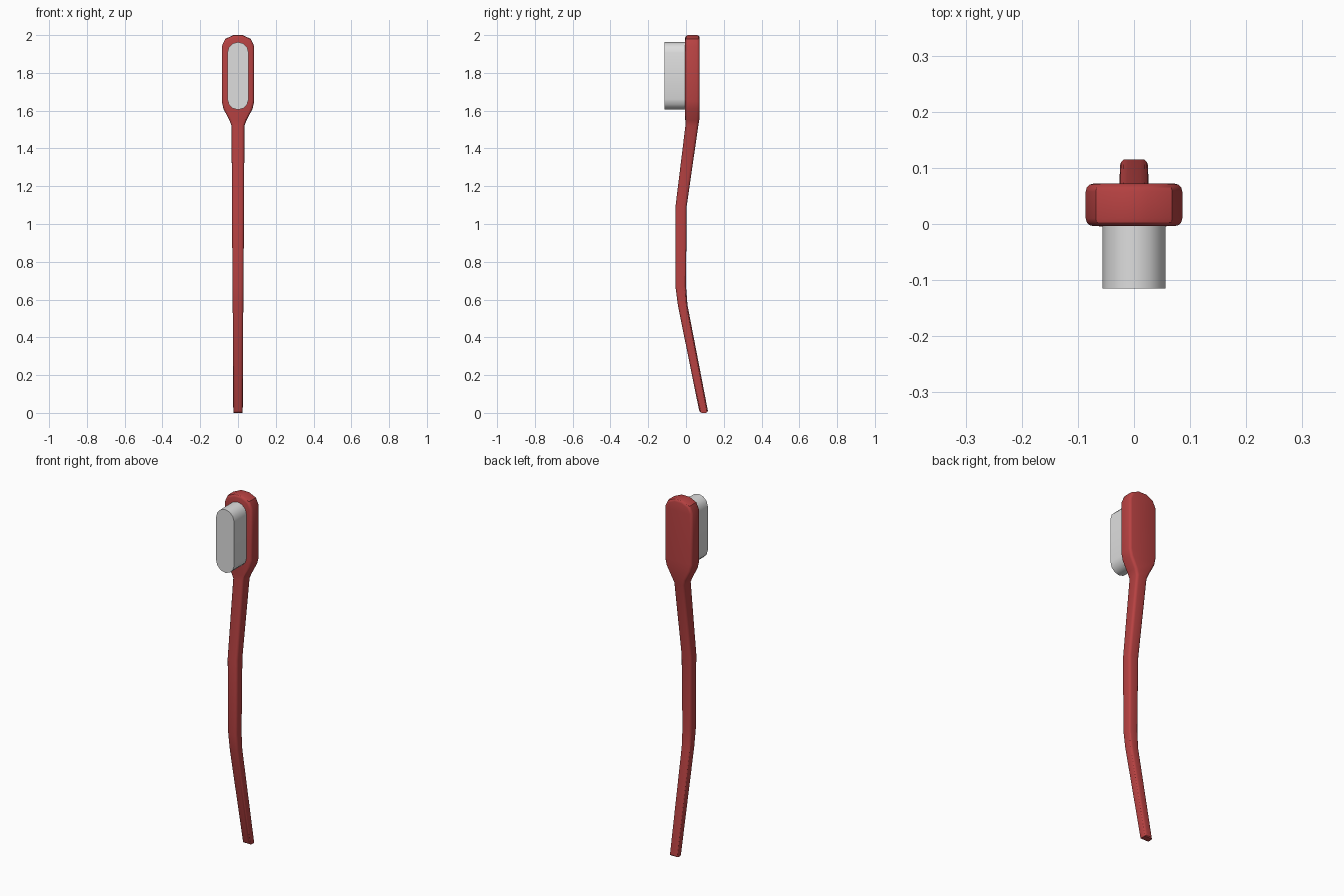
import bpy, bmesh
from math import cos, sin, pi

cube = bpy.data.objects.get("Cube")
if cube:
    bpy.data.objects.remove(cube, do_unlink=True)


def make_material(name, color):
    mat = bpy.data.materials.new(name)
    mat.use_nodes = True
    mat.diffuse_color = (*color, 1)
    mat.node_tree.nodes["Principled BSDF"].inputs["Base Color"].default_value = (*color, 1)
    return mat


def add_object(name, bm, mat, smooth_angle):
    bmesh.ops.recalc_face_normals(bm, faces=bm.faces)
    mesh = bpy.data.meshes.new(name)
    bm.to_mesh(mesh)
    bm.free()
    mesh.materials.append(mat)
    obj = bpy.data.objects.new(name, mesh)
    bpy.context.collection.objects.link(obj)
    bpy.ops.object.select_all(action='DESELECT')
    obj.select_set(True)
    bpy.context.view_layer.objects.active = obj
    bpy.ops.object.shade_smooth_by_angle(angle=smooth_angle)
    return obj


red = make_material("red plastic", (0.48, 0.055, 0.055))
white = make_material("pale bristle", (0.73, 0.73, 0.73))

# Handle and head: one bent bar, stations are (z, front y, back y, half width)
stations = [
    (0.0, 0.072, 0.118, 0.025),
    (0.57, -0.043, 0.008, 0.028),
    (0.67, -0.056, 0.0, 0.029),
    (1.09, -0.056, 0.003, 0.032),
    (1.52, -0.003, 0.065, 0.034),
    (1.55, -0.004, 0.07, 0.046),
    (1.61, -0.004, 0.072, 0.077),
    (1.65, -0.004, 0.072, 0.086),
    (1.94, -0.004, 0.072, 0.086),
    (1.98, -0.004, 0.072, 0.068),
    (2.0, -0.004, 0.072, 0.024),
]
bm = bmesh.new()
rings = []
for z, front, back, w in stations:
    corners = [(-w, front), (w, front), (w, back), (-w, back)]
    rings.append([bm.verts.new((x, y, z)) for x, y in corners])
for low, high in zip(rings, rings[1:]):
    for i in range(4):
        j = (i + 1) % 4
        bm.faces.new((low[i], low[j], high[j], high[i]))
bm.faces.new(rings[0])
bm.faces.new(rings[-1])

# Round only the rim around the front and back surfaces
long_edges = [bm.edges.get((a[i], b[i])) for a, b in zip(rings, rings[1:]) for i in range(4)]
end_edges = [bm.edges.get((r[i], r[i + 1])) for r in (rings[0], rings[-1]) for i in (0, 2)]
bmesh.ops.bevel(bm, geom=long_edges + end_edges, offset=0.014, segments=3,
                profile=0.5, affect='EDGES', clamp_overlap=True)
add_object("handle_and_head", bm, red, pi / 6)

# Bristle block: rounded slot outline pulled forward from the head
radius, low_z, high_z = 0.056, 1.661, 1.907
outline = []
for centre, start in ((high_z, 0), (low_z, pi)):
    for k in range(7):
        a = start + k * pi / 6
        outline.append((radius * cos(a), centre + radius * sin(a)))
bm = bmesh.new()
face = bm.faces.new([bm.verts.new((x, 0.005, z)) for x, z in outline])
pulled = bmesh.ops.extrude_face_region(bm, geom=[face], use_keep_orig=True)
for v in pulled["geom"]:
    if isinstance(v, bmesh.types.BMVert):
        v.co.y = -0.115
add_object("bristles", bm, white, pi / 5)
